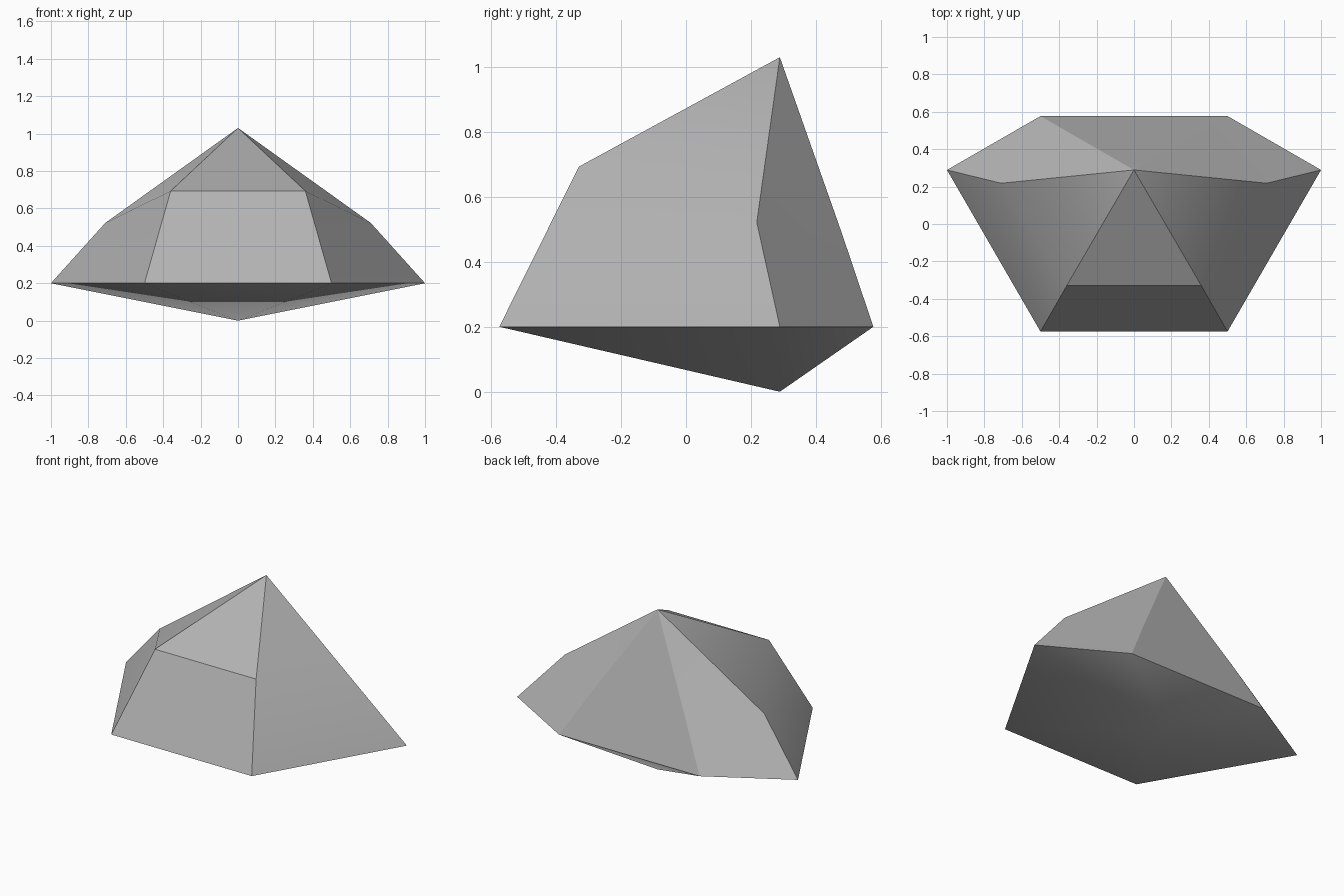
import bpy
import bmesh
import math

# Remove the default object
cube = bpy.data.objects.get("Cube")
if cube:
    bpy.data.objects.remove(cube, do_unlink=True)

# Single grey material
GREY = (0.45, 0.45, 0.45, 1.0)
mat = bpy.data.materials.new("stone grey")
mat.use_nodes = True
mat.diffuse_color = GREY
mat.node_tree.nodes["Principled BSDF"].inputs["Base Color"].default_value = GREY

# Half profiles on the +x side, ordered front to back
RIM_HALF = [(0.5, -0.575, 0.2), (1.0, 0.289, 0.2), (0.5, 0.577, 0.2)]
SHOULDER_HALF = [(0.36, -0.33, 0.693), (0.71, 0.218, 0.522), (0.332, 0.48, 0.488)]


def mirrored_ring(bm, half):
    """Close a half loop into a full ring by mirroring it across x."""
    full = half + [(-x, y, z) for x, y, z in reversed(half)]
    return [bm.verts.new(p) for p in full]


# Faceted gem: upper fan, middle band and lower fan
bm = bmesh.new()
rim = mirrored_ring(bm, RIM_HALF)
shoulder = mirrored_ring(bm, SHOULDER_HALF)
peak = bm.verts.new((0, 0.289, 1.03))
base = bm.verts.new((0, 0.289, 0))
for i in range(len(rim)):
    j = (i + 1) % len(rim)
    bm.faces.new((peak, shoulder[i], shoulder[j]))
    bm.faces.new((shoulder[i], rim[i], rim[j], shoulder[j]))
    bm.faces.new((base, rim[j], rim[i]))
bmesh.ops.recalc_face_normals(bm, faces=bm.faces)

mesh = bpy.data.meshes.new("faceted_gem")
bm.to_mesh(mesh)
bm.free()
mesh.materials.append(mat)
gem = bpy.data.objects.new("faceted_gem", mesh)
bpy.context.collection.objects.link(gem)

# Soft blend over shallow creases, crisp elsewhere
bpy.ops.object.select_all(action="DESELECT")
gem.select_set(True)
bpy.context.view_layer.objects.active = gem
bpy.ops.object.shade_smooth_by_angle(angle=math.radians(30))
